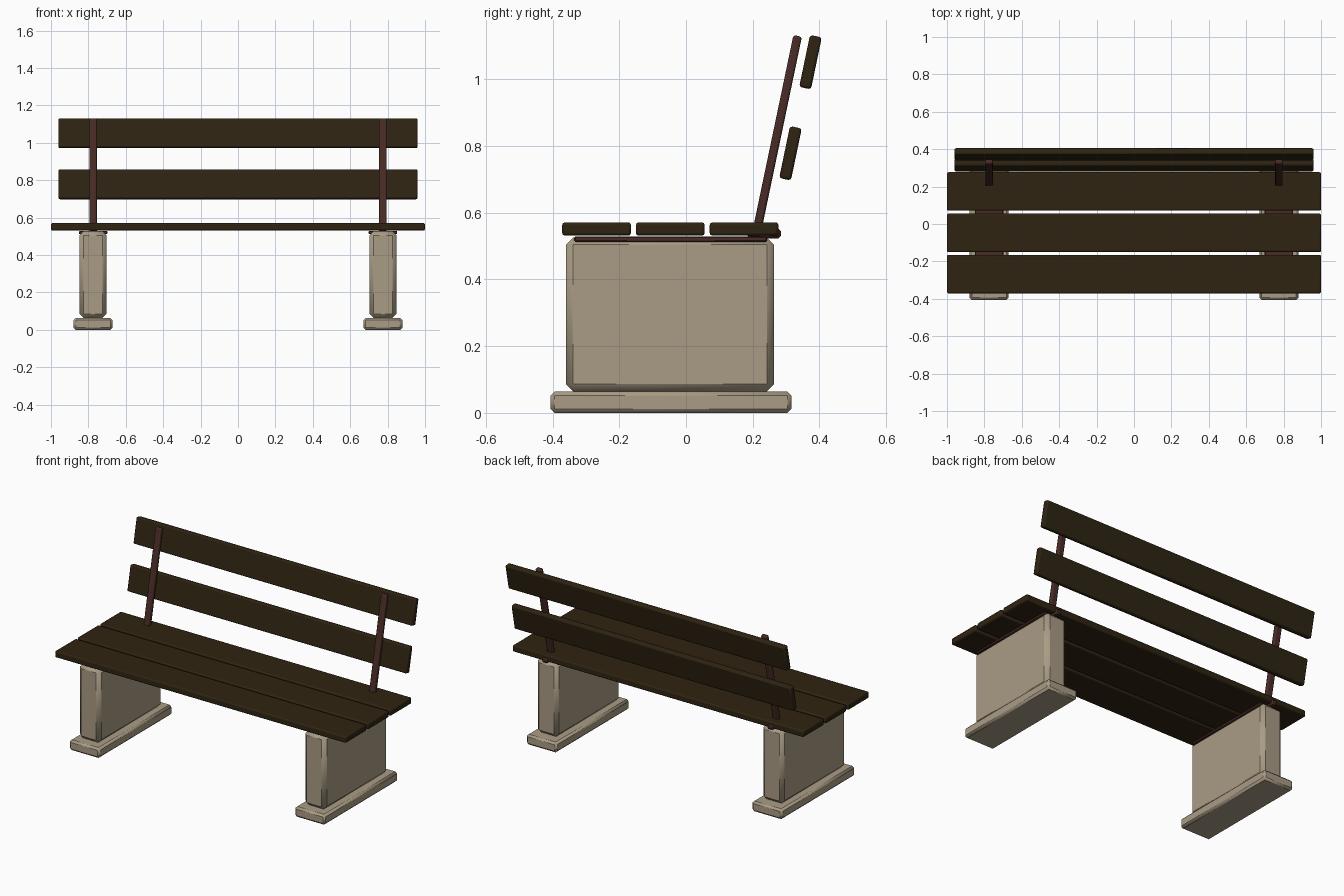
import bpy, math
from mathutils import Matrix, Vector

if "Cube" in bpy.data.objects:
    bpy.data.objects.remove(bpy.data.objects["Cube"])


def material(name, rgb):
    m = bpy.data.materials.new(name)
    m.diffuse_color = (*rgb, 1)
    m.use_nodes = True
    m.node_tree.nodes["Principled BSDF"].inputs["Base Color"].default_value = m.diffuse_color
    return m


WOOD = material("dark wood", (0.028, 0.017, 0.006))
STONE = material("concrete", (0.40, 0.335, 0.235))
IRON = material("rusty iron", (0.065, 0.024, 0.019))
LEAN = math.radians(-11.8)


def block(name, centre, size, mat, bevel, segments=1, tilt=0.0):
    """Bevelled box, optionally leaning back about x."""
    bpy.ops.mesh.primitive_cube_add(size=1, location=centre)
    o = bpy.context.object
    o.name = name
    o.data.transform(Matrix.Diagonal((*size, 1)))
    o.rotation_euler.x = tilt
    o.data.materials.append(mat)
    b = o.modifiers.new("edges", 'BEVEL')
    b.width, b.segments, b.limit_method = bevel, segments, 'NONE'
    bpy.ops.object.shade_smooth_by_angle(angle=math.radians(35))
    return o


def span(name, lo, hi, mat, bevel, segments=1):
    lo, hi = Vector(lo), Vector(hi)
    return block(name, (lo + hi) / 2, hi - lo, mat, bevel, segments)


# seat planks
for i, y in enumerate((-0.268, -0.047, 0.174)):
    block(f"seat_plank_{i + 1}", (0, y, 0.551), (2.0, 0.206, 0.04), WOOD, 0.008, 2)

# backrest planks
for name, y, z in (("lower", 0.313, 0.778), ("upper", 0.373, 1.051)):
    block(f"{name}_back_plank", (0, y, z), (1.92, 0.036, 0.159), WOOD, 0.008, 2, LEAN)

for side, s in (("left", -1), ("right", 1)):
    x = s * 0.775
    # concrete foot and leg
    span(f"{side}_foot", (x - 0.104, -0.406, 0), (x + 0.104, 0.316, 0.064), STONE, 0.012)
    span(f"{side}_leg", (x - 0.073, -0.36, 0.064), (x + 0.073, 0.264, 0.526), STONE, 0.022)
    # iron plate capping the leg, under the seat
    span(f"{side}_seat_plate", (x - 0.076, -0.335, 0.512), (x + 0.076, 0.243, 0.529), IRON, 0.004)
    # iron heel that carries the post behind the seat
    span(f"{side}_post_heel", (x - 0.02, 0.185, 0.522), (x + 0.02, 0.284, 0.553), IRON, 0.008)
    # leaning iron post
    block(f"{side}_post", (x, 0.272, 0.83), (0.04, 0.026, 0.612), IRON, 0.007, 2, LEAN)
